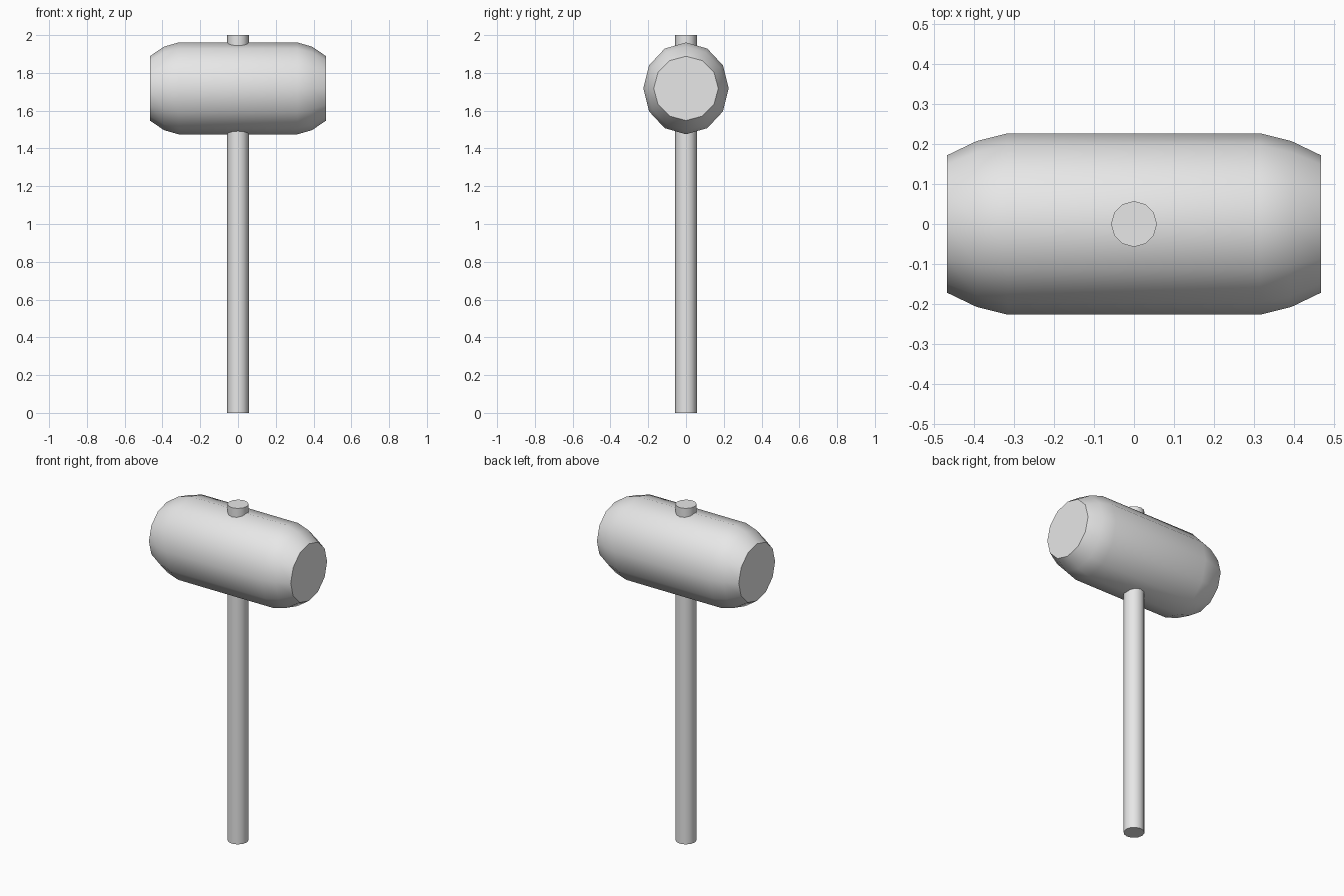
import bpy
import bmesh
from math import sin, cos, tau, radians
from mathutils import Vector

SIDES = 12

cube = bpy.data.objects.get("Cube")
if cube:
    bpy.data.objects.remove(cube, do_unlink=True)

# One plain grey for the whole mallet
grey = bpy.data.materials.new("plain_grey")
grey.use_nodes = True
colour = (0.8, 0.8, 0.8, 1)
grey.diffuse_color = colour
grey.node_tree.nodes["Principled BSDF"].inputs["Base Color"].default_value = colour


def loft(name, rings, axis, u, v, centre):
    """Skin rings of (offset along axis, radius along u, radius along v), capped at both ends."""
    bm = bmesh.new()
    loops = []
    for offset, ru, rv in rings:
        loops.append([bm.verts.new(axis * offset
                                   + u * ru * cos(tau * i / SIDES)
                                   + v * rv * sin(tau * i / SIDES))
                      for i in range(SIDES)])
    for a, b in zip(loops, loops[1:]):
        for i in range(SIDES):
            j = (i + 1) % SIDES
            bm.faces.new((a[i], a[j], b[j], b[i]))
    bm.faces.new(loops[0])
    bm.faces.new(loops[-1])
    bmesh.ops.recalc_face_normals(bm, faces=bm.faces)
    mesh = bpy.data.meshes.new(name)
    bm.to_mesh(mesh)
    bm.free()
    mesh.materials.append(grey)
    obj = bpy.data.objects.new(name, mesh)
    obj.location = centre
    bpy.context.collection.objects.link(obj)
    bpy.ops.object.select_all(action='DESELECT')
    obj.select_set(True)
    bpy.context.view_layer.objects.active = obj
    bpy.ops.object.shade_smooth_by_angle(angle=radians(40))
    return obj


X, Y, Z = Vector((1, 0, 0)), Vector((0, 1, 0)), Vector((0, 0, 1))

# Head: slightly oval barrel with rounded shoulders, mirrored about the middle
half = [(0.315, 0.226, 0.243), (0.392, 0.207, 0.221), (0.467, 0.171, 0.17)]
rings = [(-x, ry, rz) for x, ry, rz in reversed(half)] + half
loft("mallet_head", rings, X, Y, Z, (0, 0, 1.718))

# Handle: straight rod running right through the head
loft("handle", [(0, 0.057, 0.057), (2, 0.057, 0.057)], Z, X, Y, (0, 0, 0))
